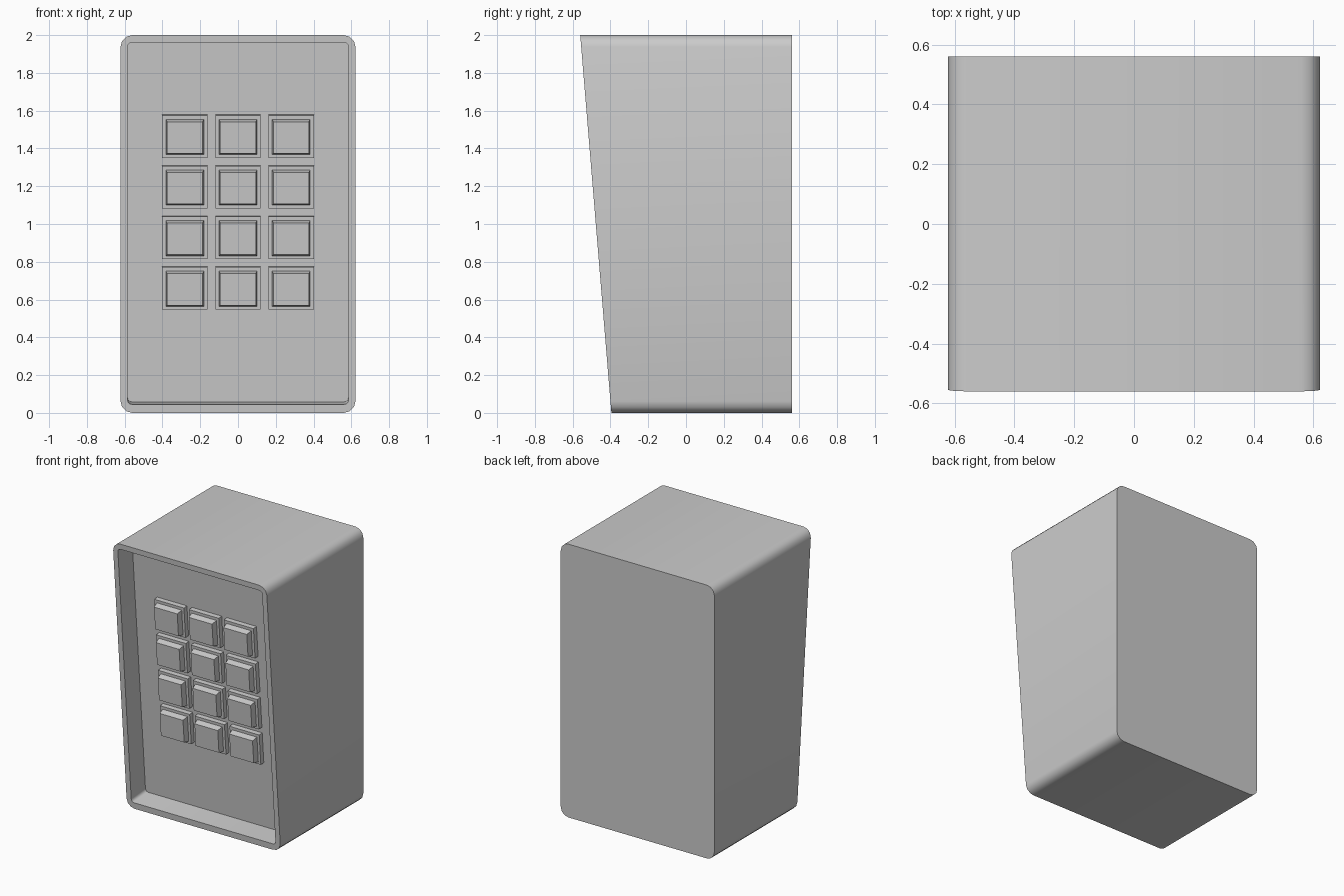
import bpy, bmesh, math
from mathutils import Matrix, Vector

if "Cube" in bpy.data.objects:
    bpy.data.objects.remove(bpy.data.objects["Cube"])

BOTTOM_Y, TOP_Y, BACK_Y, HEIGHT = -0.395, -0.56, 0.56, 2.0
SLOPE = (TOP_Y - BOTTOM_Y) / HEIGHT
TILT = -math.atan(SLOPE)
DEPTH = 0.165

# Tilted panel frame: local x across, local z up the slope, local -y outward
PANEL = Matrix.Translation((0, BOTTOM_Y, 0)) @ Matrix.Rotation(TILT, 4, 'X')


def rounded_rect(x0, x1, z0, z1, r, seg=3):
    pts = []
    corners = [(x1 - r, z0 + r, -90), (x1 - r, z1 - r, 0),
               (x0 + r, z1 - r, 90), (x0 + r, z0 + r, 180)]
    for cx, cz, start in corners:
        for i in range(seg + 1):
            a = math.radians(start + 90 * i / seg)
            pts.append((cx + r * math.cos(a), cz + r * math.sin(a)))
    return pts


def loft(name, loops, angle):
    """Closed skin through equal-length loops of points, capped at both ends."""
    bm = bmesh.new()
    rings = [[bm.verts.new(p) for p in loop] for loop in loops]
    for a, b in zip(rings, rings[1:]):
        for i in range(len(a)):
            j = (i + 1) % len(a)
            bm.faces.new((a[i], a[j], b[j], b[i]))
    bm.faces.new(rings[0])
    bm.faces.new(rings[-1])
    bmesh.ops.recalc_face_normals(bm, faces=bm.faces[:])
    mesh = bpy.data.meshes.new(name)
    bm.to_mesh(mesh)
    bm.free()
    obj = bpy.data.objects.new(name, mesh)
    bpy.context.collection.objects.link(obj)
    if angle:
        bpy.ops.object.select_all(action='DESELECT')
        obj.select_set(True)
        bpy.context.view_layer.objects.active = obj
        bpy.ops.object.shade_smooth_by_angle(angle=math.radians(angle))
    return obj


def panel_loop(pts, y):
    return [PANEL @ Vector((x, y, z)) for x, z in pts]


def rect(cx, cz, w, h):
    return [(cx - w / 2, cz - h / 2), (cx + w / 2, cz - h / 2),
            (cx + w / 2, cz + h / 2), (cx - w / 2, cz + h / 2)]


# Housing: rounded shell with slanted front and recessed panel
outer = rounded_rect(-0.622, 0.622, 0, HEIGHT, 0.062)
c = math.cos(TILT)
inner = rounded_rect(-0.584, 0.584, 0.045 / c, 1.96 / c, 0.022)
loft("housing", [
    [(x, BACK_Y, z) for x, z in outer],
    [(x, BOTTOM_Y + SLOPE * z, z) for x, z in outer],
    panel_loop(inner, 0),
    panel_loop(inner, DEPTH),
], 40)

# Keypad: 4 rows of 3 keys, each a flat base with a tapered cap
for row in range(4):
    for col in range(3):
        x = (col - 1) * 0.2815
        z = (1.463 - 0.268 * row - 0.0107) / c
        loft(f"key_base_{row}_{col}", [
            panel_loop(rect(x, z, 0.24, 0.226), DEPTH + 0.002),
            panel_loop(rect(x, z, 0.24, 0.226), DEPTH - 0.035),
        ], 0)
        loft(f"key_cap_{row}_{col}", [
            panel_loop(rect(x, z - 0.002, 0.202, 0.188), DEPTH - 0.033),
            panel_loop(rect(x, z - 0.002, 0.188, 0.168), DEPTH - 0.078),
        ], 0)
